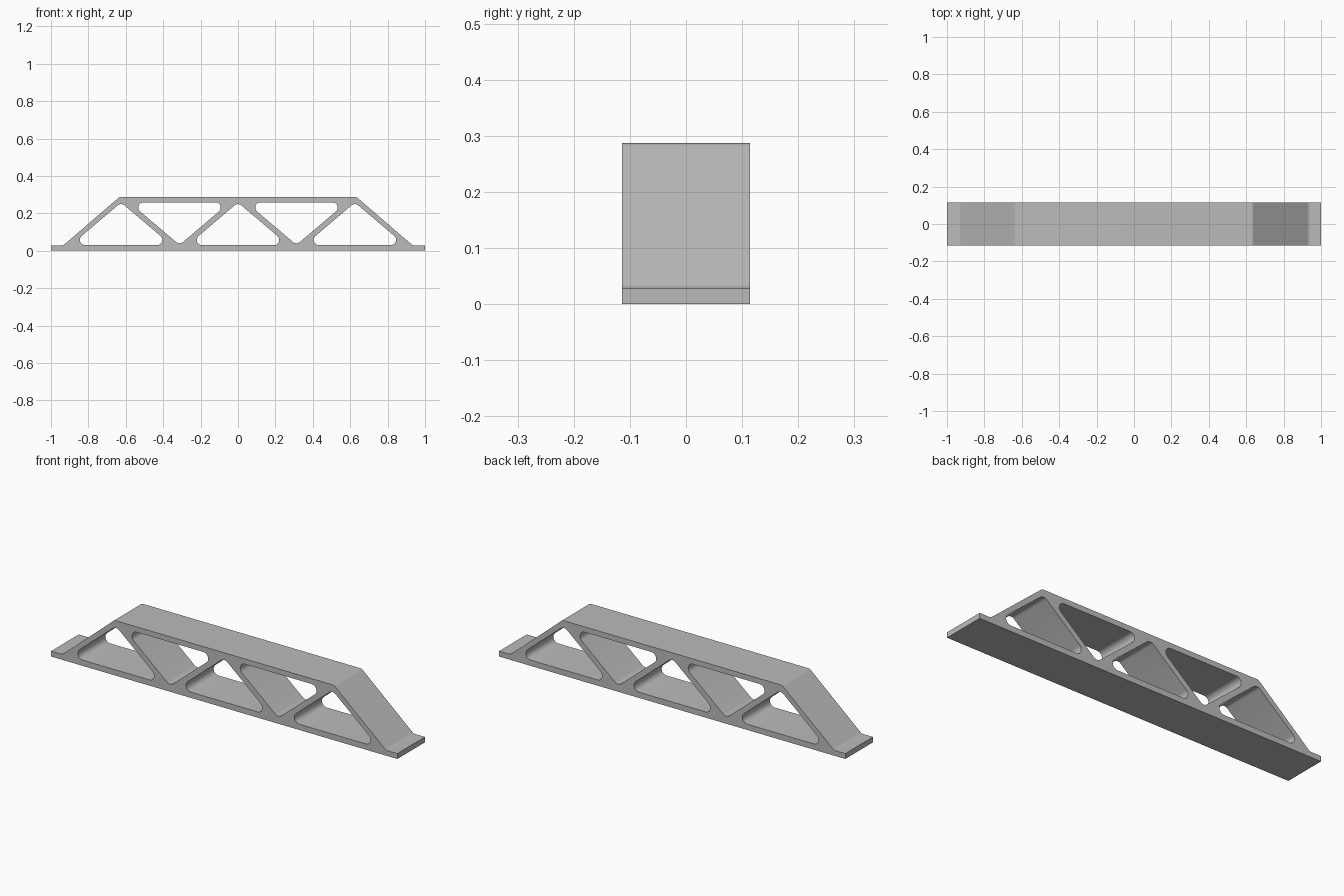
import bpy, bmesh, math
from mathutils import Vector

if "Cube" in bpy.data.objects:
    bpy.data.objects.remove(bpy.data.objects["Cube"], do_unlink=True)

HALF_DEPTH = 0.114
PITCH = 0.3125


def rounded(points, steps=10):
    """Polygon of (x, z, radius) corners, each filleted with an arc."""
    out = []
    n = len(points)
    for i, (x, z, r) in enumerate(points):
        p = Vector((x, z))
        if r == 0:
            out.append(p)
            continue
        a = (Vector(points[i - 1][:2]) - p).normalized()
        b = (Vector(points[(i + 1) % n][:2]) - p).normalized()
        half = a.angle(b) / 2
        centre = p + (a + b).normalized() * (r / math.sin(half))
        start = p + a * (r / math.tan(half)) - centre
        end = p + b * (r / math.tan(half)) - centre
        sweep = math.pi - 2 * half
        for k in range(steps + 1):
            t = k / steps
            arc = (start * math.sin((1 - t) * sweep) + end * math.sin(t * sweep)) / math.sin(sweep)
            out.append(centre + arc)
    return out


def window(cx, base, apex):
    r = 0.028
    return rounded([(cx - 0.2686, base, r), (cx + 0.2686, base, r), (cx, apex, r)])


# Outer outline, mirrored from the right half
right = [(1, 0, 0), (1, 0.028, 0), (0.935, 0.028, 0.03), (0.634, 0.287, 0.02)]
left = [(-x, z, r) for x, z, r in reversed(right)]
loops = [rounded(right + left)]

# Triangular openings, alternately upright and inverted
for i in range(-2, 3):
    if i % 2 == 0:
        loops.append(window(i * PITCH, 0.030, 0.2578))
    else:
        loops.append(window(i * PITCH, 0.259, 0.0312))

# Fill the profile and extrude it through the depth
bm = bmesh.new()
edges = []
for loop in loops:
    verts = [bm.verts.new((p.x, -HALF_DEPTH, p.y)) for p in loop]
    edges += [bm.edges.new((v, verts[(i + 1) % len(verts)])) for i, v in enumerate(verts)]
bmesh.ops.triangle_fill(bm, edges=edges, use_beauty=True, normal=(0, -1, 0))
ext = bmesh.ops.extrude_face_region(bm, geom=bm.faces[:], use_keep_orig=True)
moved = [g for g in ext["geom"] if isinstance(g, bmesh.types.BMVert)]
bmesh.ops.translate(bm, verts=moved, vec=(0, 2 * HALF_DEPTH, 0))
bmesh.ops.recalc_face_normals(bm, faces=bm.faces[:])
mesh = bpy.data.meshes.new("truss_beam")
bm.to_mesh(mesh)
bm.free()
truss = bpy.data.objects.new("truss_beam", mesh)
bpy.context.collection.objects.link(truss)

# Plain grey finish
grey = bpy.data.materials.new("plain_grey")
grey.use_nodes = True
grey.diffuse_color = (0.5, 0.5, 0.5, 1)
grey.node_tree.nodes["Principled BSDF"].inputs["Base Color"].default_value = (0.5, 0.5, 0.5, 1)
mesh.materials.append(grey)

bpy.ops.object.select_all(action="DESELECT")
truss.select_set(True)
bpy.context.view_layer.objects.active = truss
bpy.ops.object.shade_smooth_by_angle(angle=math.radians(30))
